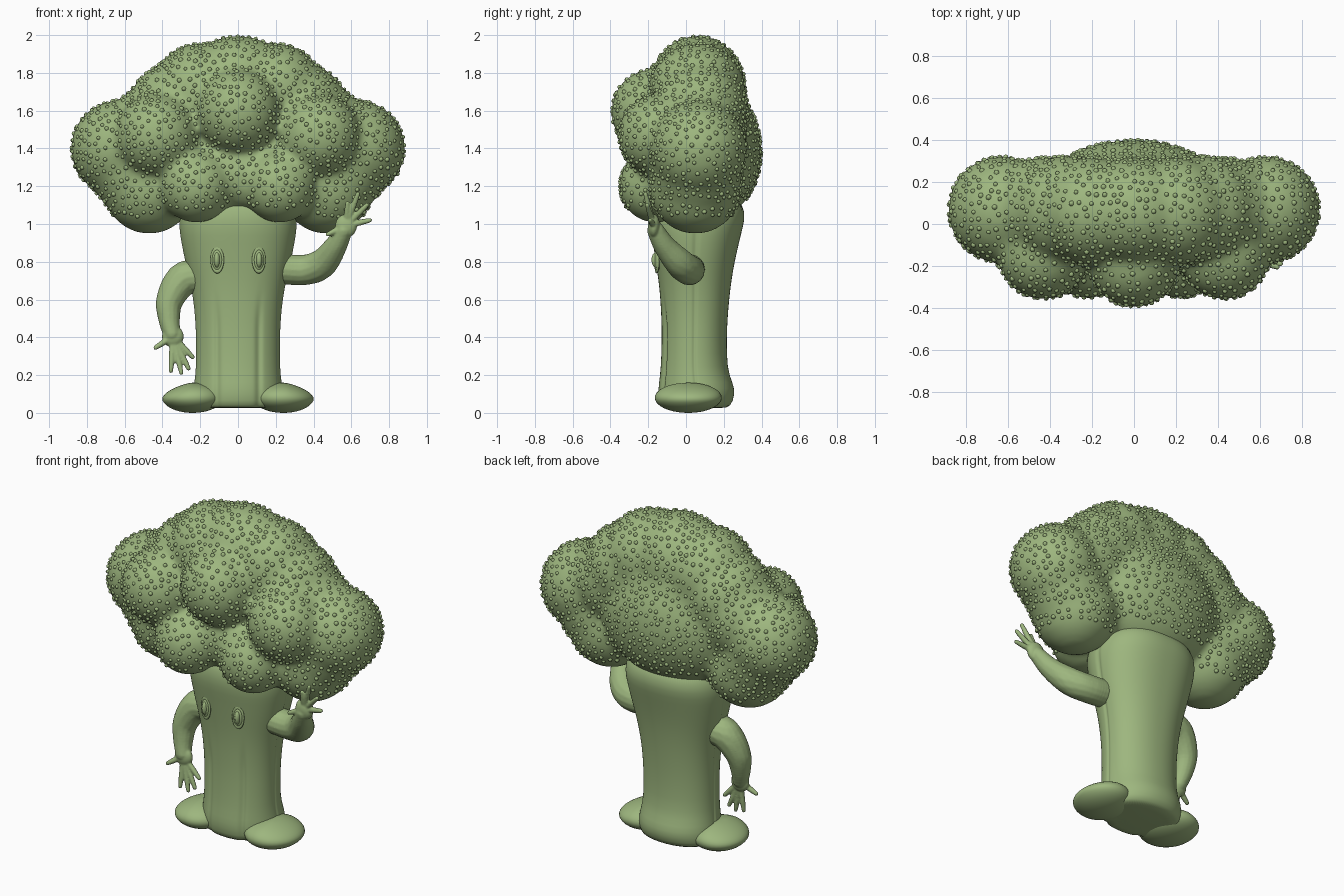
import bpy
import bmesh
import math
import random
from mathutils import Matrix, Vector

default_cube = bpy.data.objects.get("Cube")
if default_cube:
    bpy.data.objects.remove(default_cube, do_unlink=True)

random.seed(4)

# One flat colour for the whole figure
green = bpy.data.materials.new("broccoli green")
green.use_nodes = True
green.diffuse_color = (0.34, 0.47, 0.21, 1)
shader = next(n for n in green.node_tree.nodes if n.type == "BSDF_PRINCIPLED")
shader.inputs["Base Color"].default_value = green.diffuse_color
shader.inputs["Roughness"].default_value = 0.7


def add_object(name, mesh):
    """Link a mesh as a smooth green object."""
    mesh.materials.clear()
    mesh.materials.append(green)
    mesh.polygons.foreach_set("use_smooth", [True] * len(mesh.polygons))
    part = bpy.data.objects.new(name, mesh)
    bpy.context.scene.collection.objects.link(part)
    return part


def from_bmesh(name, bm):
    mesh = bpy.data.meshes.new(name)
    bm.to_mesh(mesh)
    bm.free()
    return add_object(name, mesh)


def add_ball(bm, centre, radii, turn=0.0, detail=24):
    """Add an ellipsoid to a bmesh and return its vertices."""
    matrix = (Matrix.Translation(centre) @ Matrix.Rotation(turn, 4, "Z")
              @ Matrix.Diagonal((*radii, 1)))
    return bmesh.ops.create_uvsphere(bm, u_segments=detail, v_segments=detail // 2,
                                     radius=1, matrix=matrix)["verts"]


def add_tube(bm, points, steps=10):
    """Chain of balls along a smooth path of (x, y, z, radius) points."""
    path = [Vector(p) for p in points]
    path = [path[0]] + path + [path[-1]]
    for a, b, c, d in zip(path, path[1:], path[2:], path[3:]):
        for i in range(steps + 1):
            t = i / steps
            p = 0.5 * (2 * b + (c - a) * t + (2 * a - 5 * b + 4 * c - d) * t ** 2
                       + (3 * b - a - 3 * c + d) * t ** 3)
            add_ball(bm, p.xyz, (p.w, p.w, p.w), detail=16)


def fuse(part, voxel, rounds):
    """Melt overlapping volumes into one soft skin."""
    remesh = part.modifiers.new("fuse", "REMESH")
    remesh.mode = "VOXEL"
    remesh.voxel_size = voxel
    soften = part.modifiers.new("soften", "SMOOTH")
    soften.factor = 0.5
    soften.iterations = rounds
    graph = bpy.context.evaluated_depsgraph_get()
    mesh = bpy.data.meshes.new_from_object(part.evaluated_get(graph), depsgraph=graph)
    name = part.name
    bpy.data.objects.remove(part, do_unlink=True)
    return add_object(name, mesh)


# Crown: centre lobes, then lobes mirrored left and right
bm = bmesh.new()
for centre, radii in [
    ((0, 0.06, 1.72), (0.3, 0.255, 0.277)),     # top
    ((0, -0.175, 1.595), (0.22, 0.222, 0.225)),  # front
    ((0, 0.115, 1.385), (0.46, 0.285, 0.37)),   # back
    ((0, 0.08, 1.5), (0.56, 0.27, 0.36)),       # core
    ((0, -0.06, 1.26), (0.4, 0.2, 0.2)),        # underside
]:
    add_ball(bm, centre, radii, detail=40)
for side in (-1, 1):
    for x, y, z, r in [
        (0.63, 0.068, 1.4, 0.255),    # outer
        (0.54, 0.06, 1.28, 0.24),     # outer filler
        (0.47, 0.05, 1.19, 0.243),    # lower outer
        (0.43, -0.14, 1.47, 0.22),    # front
        (0.22, -0.16, 1.2, 0.195),    # lower front
        (0.2, 0.06, 1.7, 0.257),      # upper
        (0.33, 0.07, 1.6, 0.255),     # shoulder
        (0.43, 0.07, 1.5, 0.25),      # outer shoulder
    ]:
        add_ball(bm, (side * x, y, z), (r, r, r), detail=40)
crown = fuse(from_bmesh("crown", bm), 0.02, 16)

# Florets: small domes scattered evenly over the crown, bare underneath
bm = bmesh.new()
add_ball(bm, (0, 0, 0), (1, 1, 1), detail=8)
bmesh.ops.delete(bm, geom=[v for v in bm.verts if v.co.z < -0.1], context="VERTS")
bm.verts.index_update()
dome_verts = [v.co.copy() for v in bm.verts]
dome_faces = [[v.index for v in f.verts] for f in bm.faces]
bm.free()

spacing = 0.034
taken = {}
verts, faces = [], []
skin = crown.data
polygons = list(skin.polygons)
areas = [p.area for p in polygons]
for face in random.choices(polygons, weights=areas, k=16000):
    corners = [skin.vertices[i].co for i in face.vertices]
    weights = [random.random() + 0.01 for _ in corners]
    spot = sum((c * w for c, w in zip(corners, weights)), Vector()) / sum(weights)
    normal = face.normal
    if normal.z < -0.6 and spot.z < 1.15:
        continue
    cell = tuple(math.floor(v / spacing) for v in spot)
    near = [q for i in (-1, 0, 1) for j in (-1, 0, 1) for k in (-1, 0, 1)
            for q in taken.get((cell[0] + i, cell[1] + j, cell[2] + k), ())]
    if any((spot - q).length < spacing for q in near):
        continue
    taken.setdefault(cell, []).append(spot)
    size = random.uniform(0.01, 0.0135)
    turn = normal.to_track_quat("Z", "Y")
    start = len(verts)
    verts += [spot + turn @ (v * size) for v in dome_verts]
    faces += [[start + i for i in f] for f in dome_faces]
mesh = bpy.data.meshes.new("florets")
mesh.from_pydata(verts, [], faces)
add_object("florets", mesh)

# Stalk: rings of (height, half width, front, back) with grooves
rings = [
    (0.025, 0.21, -0.11, 0.2), (0.03, 0.24, -0.135, 0.235), (0.1, 0.24, -0.148, 0.262),
    (0.16, 0.232, -0.143, 0.247), (0.23, 0.222, -0.133, 0.217), (0.4, 0.222, -0.127, 0.215),
    (0.5, 0.227, -0.13, 0.22), (0.6, 0.237, -0.135, 0.228), (0.7, 0.255, -0.145, 0.24),
    (0.8, 0.28, -0.16, 0.257), (0.9, 0.3, -0.175, 0.28), (0.98, 0.313, -0.19, 0.3),
    (1.06, 0.31, -0.19, 0.318), (1.18, 0.25, -0.15, 0.27),
]
bm = bmesh.new()
count = 128
loops = []
for z, half, front, back in rings:
    loop = []
    power = 0.96 - 0.1 * z
    for i in range(count):
        angle = math.tau * i / count
        c, s = math.cos(angle), math.sin(angle)
        x = half * math.copysign(abs(c) ** power, c)
        y = (front + back) / 2 + (back - front) / 2 * math.copysign(abs(s) ** power, s)
        if s < 0 and z < 0.55:      # front furrows
            y += 0.012 * math.exp(-((abs(x) - 0.11) / 0.014) ** 2)
        if i % (count // 2) == 0 and 0.05 < z < 1:      # side seams
            x *= 0.96
        loop.append(bm.verts.new((x, y, z)))
    loops.append(loop)
for low, high in zip(loops, loops[1:]):
    for i in range(count):
        j = (i + 1) % count
        bm.faces.new((low[i], low[j], high[j], high[i]))
bm.faces.new(loops[0][::-1])
bm.faces.new(loops[-1])
stalk = from_bmesh("stalk", bm)
stalk.modifiers.new("rounding", "SUBSURF").levels = 1
stalk.modifiers["rounding"].render_levels = 1

# Feet and eyes, mirrored
for side, word in ((1, "left"), (-1, "right")):
    bm = bmesh.new()
    for v in add_ball(bm, (side * 0.24, 0.012, 0.08), (0.16, 0.178, 0.08),
                      side * -0.2, detail=40):
        # Lower the toe toward the outside
        if v.co.z > 0.05:
            v.co.z -= 0.15 * max(abs(v.co.x) - 0.25, 0) * (v.co.z - 0.05) / 0.1
    from_bmesh(word + "_foot", bm)

    bm = bmesh.new()
    add_ball(bm, (side * 0.11, -0.152, 0.81), (0.03, 0.018, 0.06), side * 0.2)
    add_ball(bm, (side * 0.11, -0.157, 0.81), (0.017, 0.026, 0.042), side * 0.2)
    from_bmesh(word + "_eye", bm)
    bpy.ops.mesh.primitive_torus_add(
        location=(side * 0.11, -0.155, 0.81), rotation=(math.pi / 2, 0, side * 0.2),
        major_radius=0.03, minor_radius=0.007, major_segments=32, minor_segments=10)
    rim = bpy.context.object
    rim.name = word + "_eye_rim"
    rim.scale = (1, 1.95, 1)
    rim.data.materials.append(green)
    bpy.ops.object.shade_smooth()


def build_arm(name, path, palm, palm_radii, tips):
    """Arm tube, palm and fingers fused together."""
    bm = bmesh.new()
    add_tube(bm, path)
    add_ball(bm, palm, palm_radii)
    for tip in tips:
        start = Vector(palm).lerp(Vector(tip), 0.2)
        add_tube(bm, [(*start, 0.017), (*start.lerp(Vector(tip), 0.6), 0.0155),
                      (*tip, 0.012)], steps=8)
    fuse(from_bmesh(name, bm), 0.006, 2)


# Right arm hangs, left arm waves
build_arm("right_arm",
          [(-0.16, 0.03, 0.72, 0.09), (-0.285, 0.03, 0.71, 0.09), (-0.36, 0.01, 0.6, 0.073),
           (-0.365, -0.01, 0.5, 0.058), (-0.35, -0.03, 0.42, 0.046)],
          (-0.345, -0.035, 0.405), (0.058, 0.032, 0.058),
          [(-0.437, -0.06, 0.345), (-0.355, -0.055, 0.222), (-0.3, -0.055, 0.212),
           (-0.262, -0.045, 0.235), (-0.24, -0.035, 0.295)])
build_arm("left_arm",
          [(0.2, 0.02, 0.765, 0.08), (0.35, 0.015, 0.757, 0.081), (0.445, -0.03, 0.79, 0.078),
           (0.515, -0.11, 0.88, 0.06), (0.56, -0.16, 0.965, 0.046)],
          (0.572, -0.17, 0.99), (0.058, 0.032, 0.062),
          [(0.475, -0.18, 0.945), (0.58, -0.205, 1.11), (0.635, -0.215, 1.16),
           (0.682, -0.205, 1.1), (0.698, -0.19, 1.02)])
